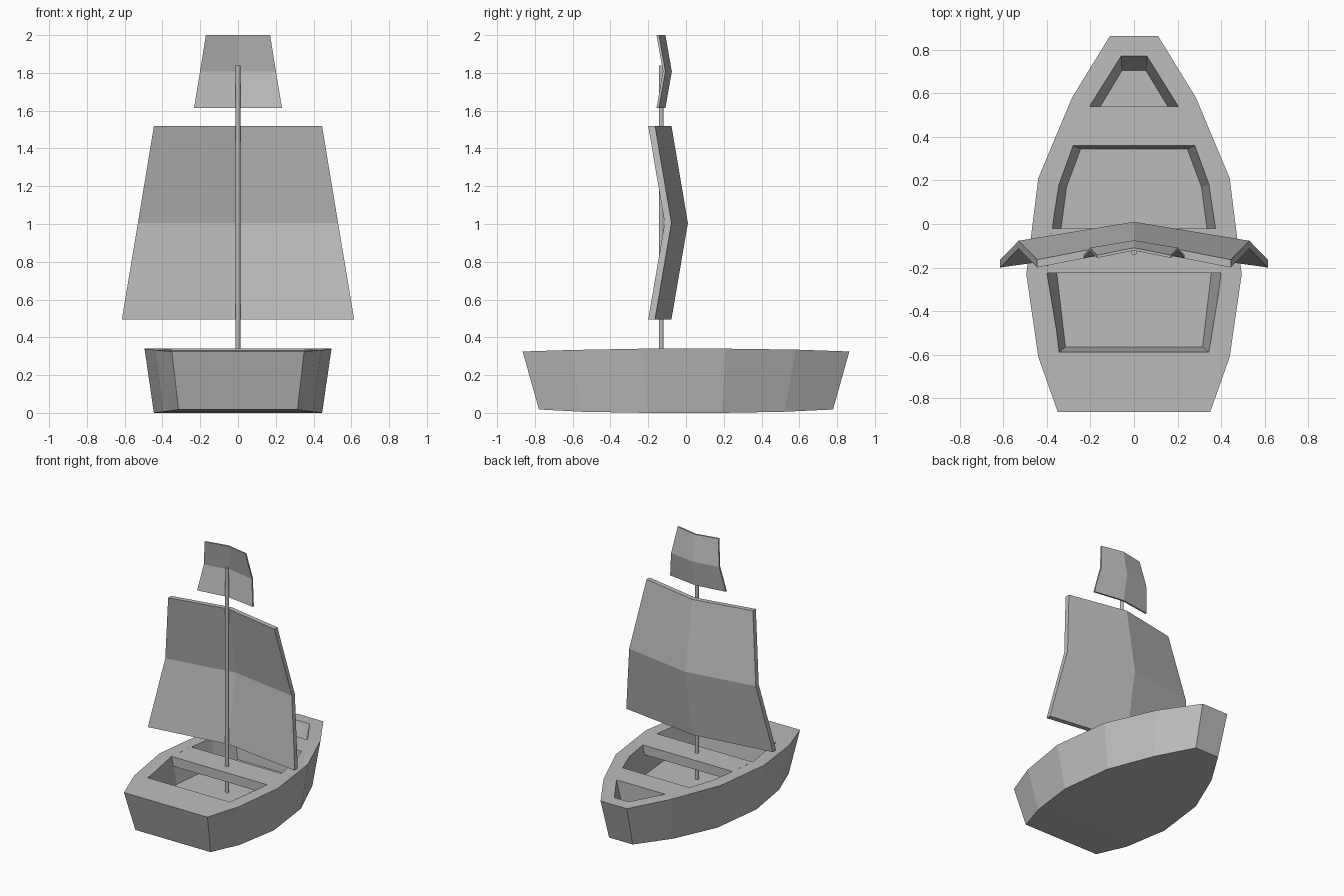
import bpy, bmesh

default = bpy.data.objects.get("Cube")
if default:
    bpy.data.objects.remove(default, do_unlink=True)

grey = bpy.data.materials.new("plain grey")
grey.use_nodes = True
GREY = (0.5, 0.5, 0.5, 1)
grey.diffuse_color = GREY
grey.node_tree.nodes["Principled BSDF"].inputs["Base Color"].default_value = GREY


def make(name, bm):
    bmesh.ops.recalc_face_normals(bm, faces=bm.faces)
    mesh = bpy.data.meshes.new(name)
    bm.to_mesh(mesh)
    bm.free()
    mesh.materials.append(grey)
    obj = bpy.data.objects.new(name, mesh)
    bpy.context.collection.objects.link(obj)
    return obj


def loft(name, rings):
    """Join closed rings of points and cap both ends."""
    bm = bmesh.new()
    rows = [[bm.verts.new(p) for p in ring] for ring in rings]
    for a, b in zip(rows, rows[1:]):
        for i in range(len(a)):
            j = (i + 1) % len(a)
            bm.faces.new((a[i], a[j], b[j], b[i]))
    bm.faces.new(rows[0])
    bm.faces.new(rows[-1])
    return make(name, bm)


def mirrored(half, z):
    """Closed outline from its right half, at height z."""
    return [(x, y, z) for x, y in half] + [(-x, y, z) for x, y in reversed(half)]


# Hull: half width, position along the length, deck height, bottom height
stations = [(.35, -.865, .325, .018), (.44, -.61, .333, .006), (.495, -.23, .34, 0),
            (.44, .21, .34, 0), (.285, .58, .335, .006), (.11, .865, .325, .018)]
TAPER = 0.9
hull = loft("hull", [[(w, y, top), (-w, y, top),
                      (-w * TAPER, y * TAPER, low), (w * TAPER, y * TAPER, low)]
                     for w, y, top, low in stations])

# Hollows cut into the hull, with sloping walls
FLOOR, DECK, ABOVE = .14, .34, .42


def hollow(name, rim, base):
    k = (ABOVE - FLOOR) / (DECK - FLOOR)
    over = [(bx + (rx - bx) * k, by + (ry - by) * k)
            for (rx, ry), (bx, by) in zip(rim, base)]
    cutter = loft(name, [mirrored(base, FLOOR), mirrored(over, ABOVE)])
    mod = hull.modifiers.new(name, "BOOLEAN")
    mod.object = cutter
    mod.operation = "DIFFERENCE"
    mod.solver = "EXACT"
    bpy.context.view_layer.objects.active = hull
    bpy.ops.object.modifier_apply(modifier=name)
    bpy.data.objects.remove(cutter, do_unlink=True)


hollow("main_hollow",
       [(.345, -.59), (.40, -.225), (.375, -.02), (.345, .18), (.28, .36)],
       [(.315, -.565), (.355, -.225), (.335, -.02), (.31, .17), (.245, .345)])
hollow("bow_hollow", [(.205, .54), (.06, .775)], [(.155, .54), (.055, .705)])

# Bench across the main hollow
bench = [(.40, -.225), (.375, -.02)]
loft("bench", [mirrored(bench, DECK - .07), mirrored(bench, DECK)])

# Mast
bm = bmesh.new()
bmesh.ops.create_cone(bm, cap_ends=True, segments=12, radius1=.0125, radius2=.0125,
                      depth=1.84 - FLOOR)
bmesh.ops.translate(bm, verts=bm.verts, vec=(0, -.131, (1.84 + FLOOR) / 2))
make("mast", bm)


# Sails: creased slabs that belly backwards at the middle
def sail(name, levels, edge_y, belly, thick):
    rings = []
    for i, (w, z) in enumerate(levels):
        y = edge_y + (belly if i == 1 else 0)
        front = [(-w, y, z), (0, y + belly, z), (w, y, z)]
        rings.append(front + [(px, py + thick, pz) for px, py, pz in reversed(front)])
    return loft(name, rings)


sail("main_sail", [(.615, .495), (.53, 1.005), (.445, 1.52)], -.2, .087, .036)
sail("top_sail", [(.233, 1.615), (.201, 1.807), (.17, 2.0)], -.156, .034, .013)
